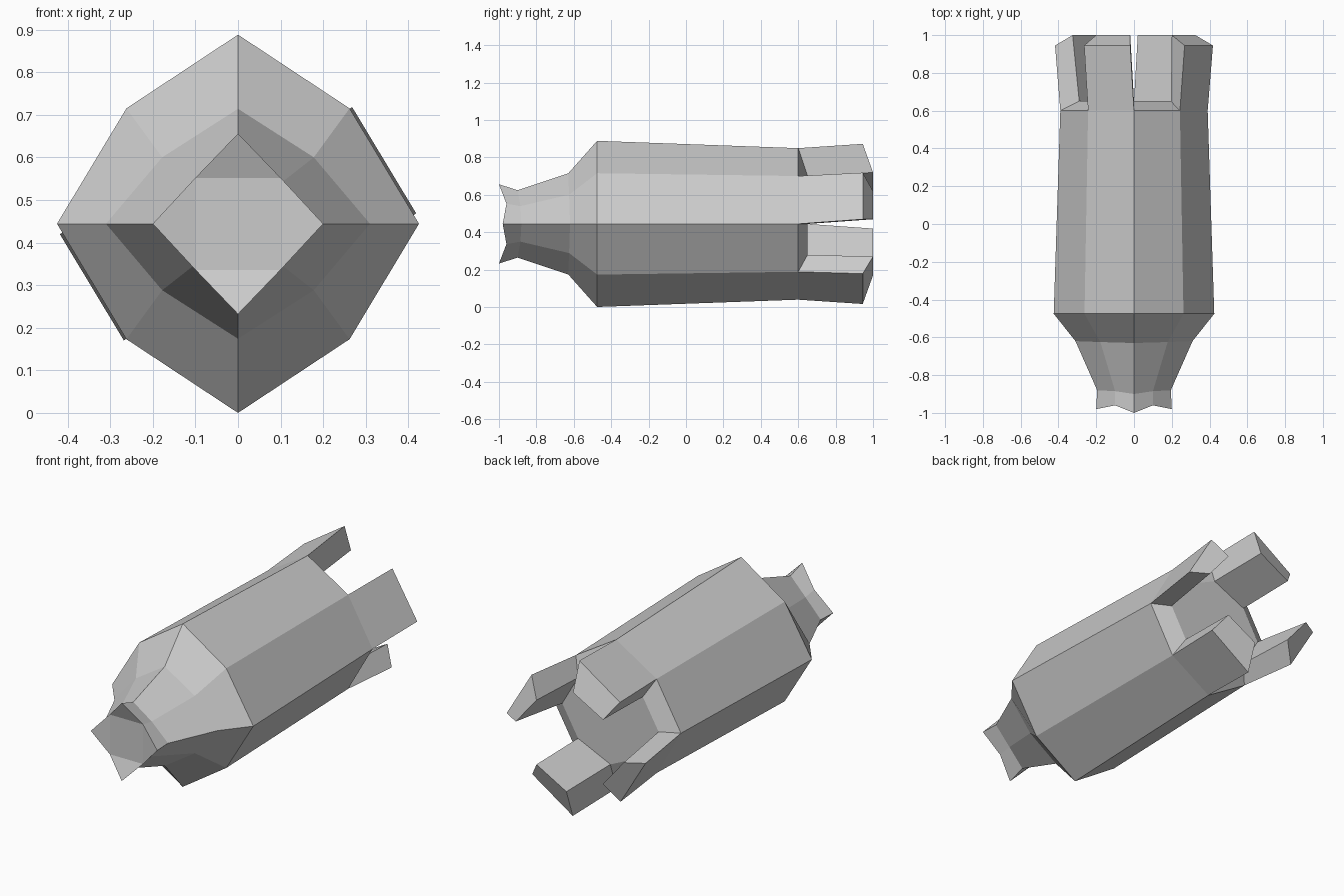
import bpy, bmesh

if "Cube" in bpy.data.objects:
    bpy.data.objects.remove(bpy.data.objects["Cube"])

CZ = 0.444  # height of the long axis

# Eight-sided rings, front to back.
# Each: top (y, z radius), diagonal (y, x, z), side (y, x radius)
RINGS = [
    ((-1.00, 0.212), (-0.96, 0.10, 0.108), (-0.98, 0.20)),     # flared nose tip
    ((-0.90, 0.180), (-0.885, 0.10, 0.095), (-0.88, 0.195)),   # neck
    ((-0.63, 0.270), (-0.625, 0.178, 0.156), (-0.62, 0.31)),   # neck root
    ((-0.475, 0.444), (-0.475, 0.262, 0.271), (-0.475, 0.425)),  # shoulder
    ((0.60, 0.405), (0.60, 0.243, 0.256), (0.60, 0.39)),       # rear rim
    ((0.65, 0.255), (0.65, 0.195, 0.165), (0.65, 0.29)),       # inner rear rim
]


def ring_points(top, diag, side):
    (ty, tz), (dy, dx, dz), (sy, sx) = top, diag, side
    return [(0, ty, tz), (dx, dy, dz), (sx, sy, 0), (dx, dy, -dz),
            (0, ty, -tz), (-dx, dy, -dz), (-sx, sy, 0), (-dx, dy, dz)]


bm = bmesh.new()
rings = [[bm.verts.new((x, y, z + CZ)) for x, y, z in ring_points(*r)] for r in RINGS]

# Body skin; every other face of the rear rim is left open for a prong
for i, (a, b) in enumerate(zip(rings, rings[1:])):
    for k in range(8):
        if i == 4 and k % 2:
            continue
        n = (k + 1) % 8
        bm.faces.new((a[k], a[n], b[n], b[k]))

# Star-shaped nose cap and flat rear cap
tip = rings[0]
bm.faces.new([tip[k] for k in (1, 3, 5, 7)])
for k in (0, 2, 4, 6):
    bm.faces.new((tip[k - 1], tip[k], tip[k + 1]))
bm.faces.new(rings[5])

# Rear prongs: end corners (outer pair, inner pair) as x, z from the axis
PRONG_ENDS = {
    1: [(0.268, 0.274), (0.418, 0.025), (0.325, 0.025), (0.20, 0.175)],
    3: [(0.264, -0.266), (0.02, -0.428), (0.02, -0.275), (0.20, -0.175)],
}
for k, pts in PRONG_ENDS.items():
    for s, start in ((1, k), (-1, k + 4)):
        n = (start + 1) % 8
        base = [rings[4][start], rings[4][n], rings[5][n], rings[5][start]]
        end = [bm.verts.new((s * x, y, s * z + CZ))
               for (x, z), y in zip(pts, (0.945, 0.945, 1.0, 1.0))]
        for j in range(4):
            m = (j + 1) % 4
            bm.faces.new((base[j], base[m], end[m], end[j]))
        bm.faces.new(end)

bmesh.ops.recalc_face_normals(bm, faces=bm.faces)
mesh = bpy.data.meshes.new("pronged_casing")
bm.to_mesh(mesh)
bm.free()
bpy.context.collection.objects.link(bpy.data.objects.new("pronged_casing", mesh))
